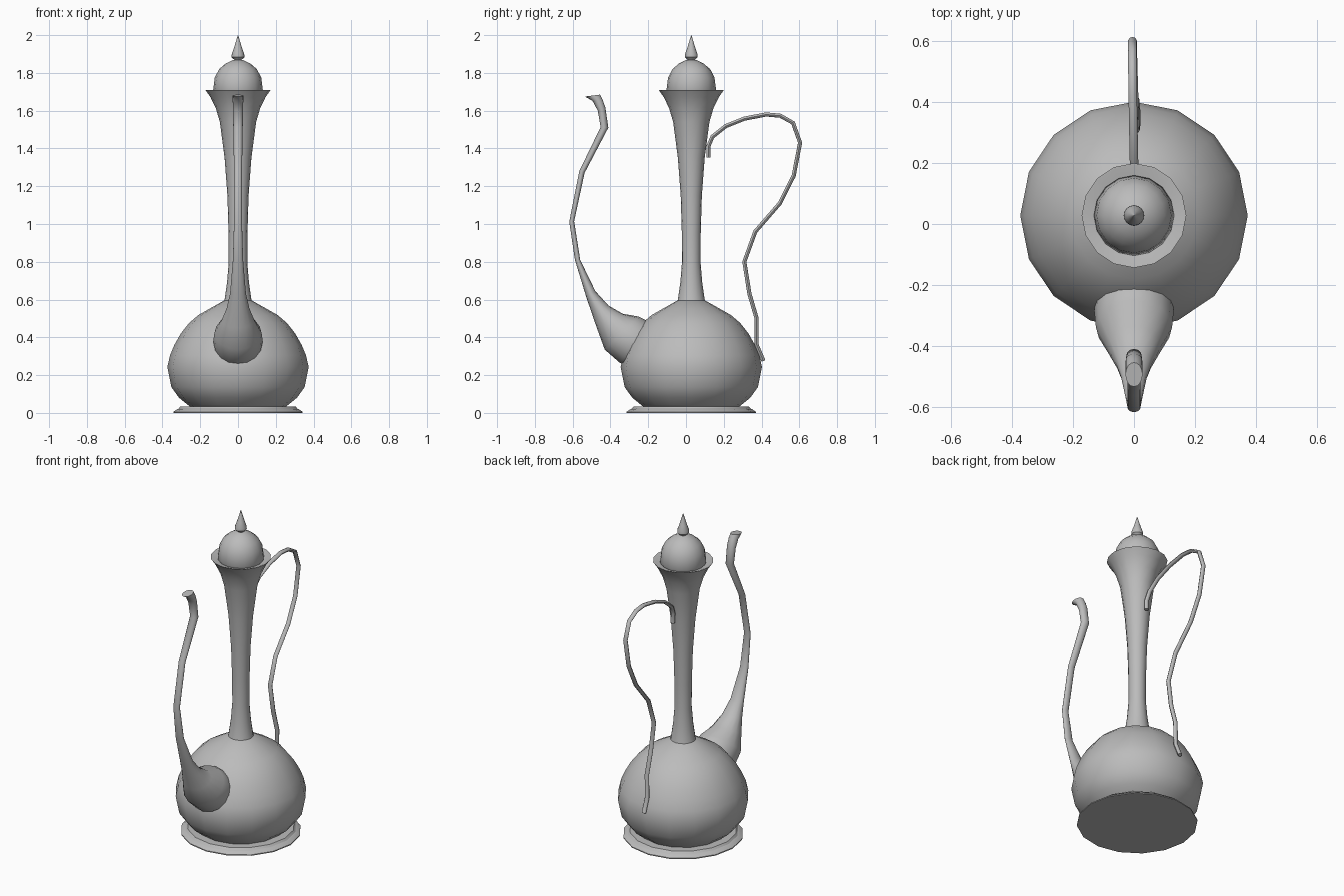
import bpy, bmesh, math
from mathutils import Vector

AXIS_Y = 0.028   # centre line of the vessel
SIDES = 16

grey = bpy.data.materials.new("plain_grey")
grey.diffuse_color = (0.5, 0.5, 0.5, 1)


def finish(name, bm, angle=40):
    """Turn a bmesh into a smooth object that keeps its creases."""
    bmesh.ops.remove_doubles(bm, verts=bm.verts, dist=1e-5)
    bmesh.ops.recalc_face_normals(bm, faces=bm.faces)
    for f in bm.faces:
        f.smooth = True
    me = bpy.data.meshes.new(name)
    bm.to_mesh(me)
    bm.free()
    me.materials.append(grey)
    me.set_sharp_from_angle(angle=math.radians(angle))
    ob = bpy.data.objects.new(name, me)
    bpy.context.collection.objects.link(ob)
    return ob


def loft(name, rings, angle=40):
    """Skin closed rings of equal count and cap both ends."""
    bm = bmesh.new()
    rows = [[bm.verts.new(p) for p in r] for r in rings]
    n = len(rows[0])
    for a, b in zip(rows, rows[1:]):
        for i in range(n):
            j = (i + 1) % n
            bm.faces.new((a[i], a[j], b[j], b[i]))
    bm.faces.new(rows[0])
    bm.faces.new(rows[-1])
    return finish(name, bm, angle)


def ellipse(centre, u, v, n):
    return [centre + u * math.cos(math.tau * i / n) + v * math.sin(math.tau * i / n)
            for i in range(n)]


def lathe(name, profile, angle=40):
    """Revolve (radius, height) points around the vessel axis."""
    return loft(name, [ellipse(Vector((0, AXIS_Y, z)), Vector((r, 0, 0)),
                               Vector((0, r, 0)), SIDES) for r, z in profile], angle)


# stepped foot plate
lathe("foot", [(0.342, 0), (0.342, 0.006), (0.322, 0.02), (0.315, 0.022),
               (0.305, 0.034), (0.25, 0.034)], 25)

# round belly
lathe("belly", [(0.25, 0.03), (0.265, 0.042), (0.312, 0.08), (0.353, 0.137),
                (0.374, 0.243), (0.36, 0.305), (0.337, 0.36), (0.303, 0.42),
                (0.26, 0.475), (0.21, 0.518), (0.15, 0.552), (0.065, 0.6)])

# slim neck with flared, hollowed rim
lathe("neck", [(0.075, 0.585), (0.071, 0.6), (0.058, 0.69), (0.049, 0.8),
               (0.05, 0.95), (0.056, 1.15), (0.071, 1.35), (0.096, 1.54),
               (0.118, 1.615), (0.146, 1.672), (0.172, 1.709), (0.167, 1.709),
               (0.12, 1.692)])

# domed lid and pointed finial
lathe("lid", [(0.125, 1.69), (0.132, 1.705), (0.123, 1.775), (0.1, 1.82),
              (0.066, 1.849), (0.03, 1.867), (0.012, 1.87)])
lathe("finial", [(0.014, 1.862), (0.018, 1.868), (0.034, 1.883), (0.033, 1.9),
                 (0.022, 1.93), (0.012, 1.963), (0.001, 2.0)])

# spout: front edge (y, z), back edge (y, z), half width
spout = [
    ((-0.31, 0.25), (-0.19, 0.47), 0.128),
    ((-0.35, 0.265), (-0.22, 0.495), 0.131),
    ((-0.43, 0.335), (-0.25, 0.51), 0.125),
    ((-0.472, 0.45), (-0.335, 0.525), 0.088),
    ((-0.503, 0.54), (-0.41, 0.568), 0.06),
    ((-0.53, 0.62), (-0.48, 0.645), 0.042),
    ((-0.588, 0.81), (-0.56, 0.81), 0.027),
    ((-0.618, 1.012), (-0.592, 1.014), 0.021),
    ((-0.565, 1.28), (-0.537, 1.27), 0.021),
    ((-0.452, 1.513), (-0.411, 1.51), 0.025),
    ((-0.467, 1.6), (-0.427, 1.617), 0.027),
    ((-0.495, 1.652), (-0.44, 1.655), 0.028),
    ((-0.535, 1.675), (-0.455, 1.685), 0.028),
]
rings = []
for front, back, w in spout:
    a, b = Vector((0, *front)), Vector((0, *back))
    rings.append(ellipse((a + b) / 2, Vector((w, 0, 0)), (b - a) / 2, 16))
loft("spout", rings, 50)

# handle: (x, y, z) centre line swept with a small oval section
path = [(0.008, 0.12, 1.352), (0.006, 0.118, 1.41), (0.002, 0.14, 1.462),
        (0, 0.21, 1.518), (-0.002, 0.31, 1.558), (-0.004, 0.425, 1.58),
        (-0.005, 0.5, 1.573), (-0.005, 0.567, 1.535), (-0.005, 0.604, 1.43),
        (-0.004, 0.57, 1.255), (-0.002, 0.497, 1.11), (0.002, 0.367, 0.96),
        (0.005, 0.309, 0.8), (0.008, 0.336, 0.63), (0.008, 0.374, 0.5),
        (0.006, 0.374, 0.36), (0.004, 0.41, 0.275)]
pts = [Vector(p) for p in path]
rings = []
for i, p in enumerate(pts):
    t = pts[min(i + 1, len(pts) - 1)] - pts[max(i - 1, 0)]
    t.normalize()
    side = Vector((0, -t.z, t.y)).normalized()
    rings.append(ellipse(p, Vector((0.014, 0, 0)), side * 0.011, 8))
loft("handle", rings, 50)
